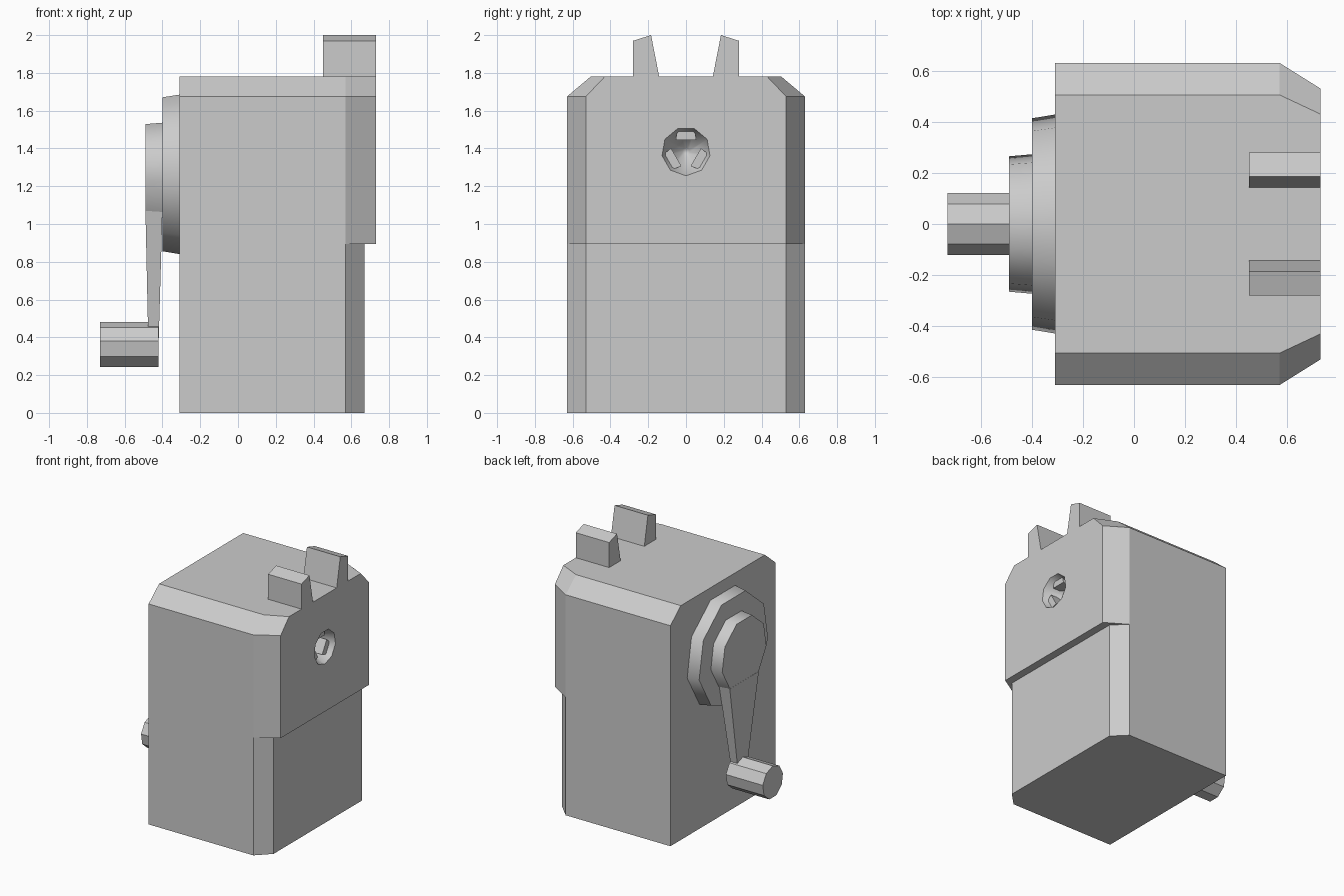
import bpy, bmesh
from math import sin, cos, radians

if "Cube" in bpy.data.objects:
    bpy.data.objects.remove(bpy.data.objects["Cube"])


def loft(name, rings, smooth=False):
    """Skin matching rings of points and cap both ends."""
    bm = bmesh.new()
    loops = [[bm.verts.new(p) for p in r] for r in rings]
    n = len(loops[0])
    for a, b in zip(loops, loops[1:]):
        for i in range(n):
            j = (i + 1) % n
            bm.faces.new((a[i], a[j], b[j], b[i]))
    bm.faces.new(loops[0][::-1])
    bm.faces.new(loops[-1])
    bmesh.ops.recalc_face_normals(bm, faces=bm.faces[:])
    me = bpy.data.meshes.new(name)
    bm.to_mesh(me)
    bm.free()
    ob = bpy.data.objects.new(name, me)
    bpy.context.collection.objects.link(ob)
    bpy.ops.object.select_all(action='DESELECT')
    ob.select_set(True)
    bpy.context.view_layer.objects.active = ob
    if smooth:
        bpy.ops.object.shade_smooth_by_angle(angle=radians(45))
    return ob


def nonagon(x, z, r, start=180, skip=()):
    """Nine points around the x axis; start=180 puts a corner at the bottom."""
    angles = [radians(start + 40 * i) for i in range(9) if i not in skip]
    return [(x, r * sin(a), z + r * cos(a)) for a in angles]


# Body: chamfered plan, stepped front, bevelled top
def plan(z, x_end, y_side=0.63, y_end=0.53):
    half = [(-0.31, y_side), (0.57, y_side), (x_end, y_end)]
    return [(x, -y, z) for x, y in half] + [(x, y, z) for x, y in half[::-1]]


body = loft("body", [plan(0, 0.67), plan(0.895, 0.67), plan(0.895, 0.73),
                     plan(1.675, 0.73), plan(1.78, 0.73, 0.505, 0.43)])

# Pencil hole: tapered recess cut in the end face
HZ = 1.384
cutter = loft("hole_cutter", [nonagon(0.75, HZ, 0.137), nonagon(0.73, HZ, 0.129),
                              nonagon(0.48, HZ, 0.02)])
cutter.hide_render = True
mod = body.modifiers.new("pencil_hole", 'BOOLEAN')
mod.object = cutter
mod.solver = 'EXACT'
bpy.context.view_layer.objects.active = body
bpy.ops.object.modifier_apply(modifier=mod.name)
bpy.data.objects.remove(cutter)
for p in body.data.polygons:
    c = p.center
    p.use_smooth = c.x < 0.72 and abs(c.y) < 0.13 and abs(c.z - HZ) < 0.13

# Three blades inside the hole
for k in range(3):
    a = radians(120 * k)

    def spin(x, t, r):
        return (x, t * cos(a) + r * sin(a), HZ - t * sin(a) + r * cos(a))
    loft(f"blade_{k + 1}", [[spin(x, -w, r0), spin(x, w, r0), spin(x, 0.045, 0.116),
                             spin(x, -0.045, 0.116)]
                            for x, w, r0 in ((0.58, 0.055, 0.06), (0.69, 0.055, 0.06))])

# Pair of clip prongs on top
for side, label in ((-1, "left"), (1, "right")):
    prof = [(0.14, 1.77), (0.28, 1.77), (0.28, 1.97), (0.185, 2.0)]
    loft(f"prong_{label}", [[(x, side * y, z) for y, z in prof] for x in (0.45, 0.73)])

# Crank: base disc, hub, tapering arm and grip
CZ = 1.276
loft("crank_disc", [nonagon(-0.31, CZ, 0.435), nonagon(-0.40, CZ, 0.42)], True)
loft("crank_hub", [nonagon(-0.40, CZ, 0.277, skip=(0,)),
                   nonagon(-0.49, CZ, 0.269, skip=(0,))], True)
loft("crank_arm", [[(xf, -w, z), (xf, w, z), (xb, w, z), (xb, -w, z)]
                   for xf, xb, w, z in ((-0.49, -0.40, 0.174, 1.069),
                                        (-0.475, -0.42, 0.052, 0.38))])
loft("crank_grip", [nonagon(-0.42, 0.359, 0.123, 0), nonagon(-0.73, 0.359, 0.123, 0)])
